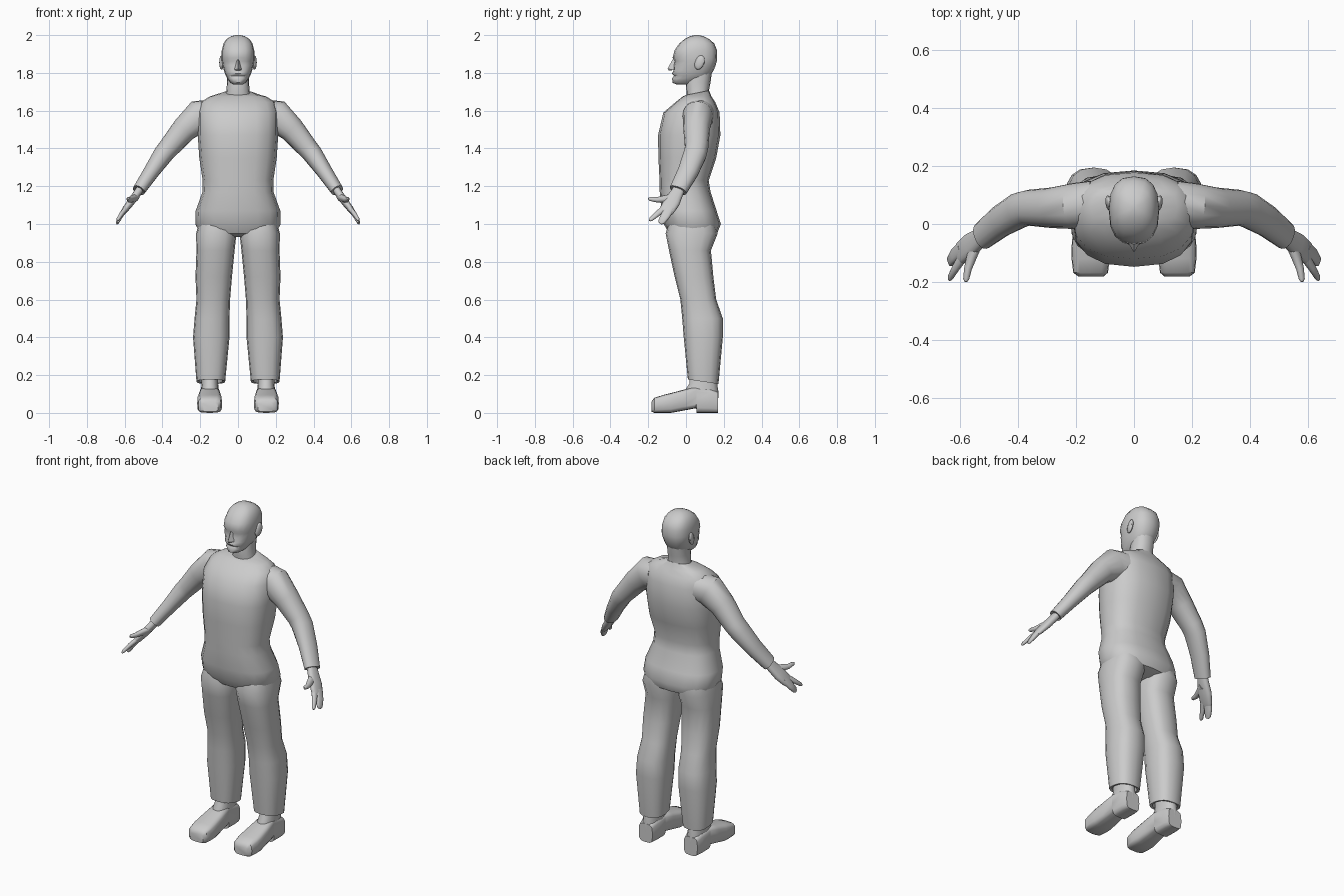
import bpy, bmesh, math
from mathutils import Vector

SIDES = 16


def finish(name, bm, mirror, angle=40):
    bmesh.ops.recalc_face_normals(bm, faces=bm.faces)
    me = bpy.data.meshes.new(name)
    bm.to_mesh(me)
    bm.free()
    ob = bpy.data.objects.new(name, me)
    bpy.context.collection.objects.link(ob)
    if mirror:
        mod = ob.modifiers.new("Mirror", 'MIRROR')
        mod.use_mirror_merge = False
    bpy.ops.object.select_all(action='DESELECT')
    ob.select_set(True)
    bpy.context.view_layer.objects.active = ob
    bpy.ops.object.shade_smooth_by_angle(angle=math.radians(angle))
    return ob


def oval(center, u, v, n):
    """Superellipse ring spanned by half-axis vectors u and v."""
    pts = []
    for i in range(SIDES):
        a = 2 * math.pi * i / SIDES
        c, s = math.cos(a), math.sin(a)
        c = math.copysign(abs(c) ** (2 / n), c)
        s = math.copysign(abs(s) ** (2 / n), s)
        pts.append(Vector(center) + u * c + v * s)
    return pts


def loft(name, rings, mirror=False, angle=40):
    bm = bmesh.new()
    loops = [[bm.verts.new(p) for p in r] for r in rings]
    for a, b in zip(loops, loops[1:]):
        for i in range(SIDES):
            j = (i + 1) % SIDES
            bm.faces.new((a[i], a[j], b[j], b[i]))
    bm.faces.new(loops[0])
    bm.faces.new(loops[-1])
    return finish(name, bm, mirror, angle)


def level(z, x0, x1, y0, y1, n=2.3, rise=0.0):
    """Horizontal ring; rise lifts the back and lowers the front."""
    return oval(((x0 + x1) / 2, (y0 + y1) / 2, z),
                Vector(((x1 - x0) / 2, 0, 0)), Vector((0, (y1 - y0) / 2, rise)), n)


def limb(name, stations, ref, n=2.2):
    """Tube along (centre, half thickness, half width); ref is the thickness direction."""
    cs = [Vector(s[0]) for s in stations]
    ref = Vector(ref)
    rings = []
    for i, (_, th, wd) in enumerate(stations):
        t = (cs[min(i + 1, len(cs) - 1)] - cs[max(i - 1, 0)]).normalized()
        u = (ref - t * t.dot(ref)).normalized()
        rings.append(oval(cs[i], u * th, t.cross(u) * wd, n))
    return loft(name, rings, True)


# Torso: z, front y, back y, half width
torso = [(1.695, .0, .122, .075), (1.675, -.018, .135, .15), (1.645, -.055, .155, .198),
         (1.59, -.12, .178, .213), (1.47, -.148, .182, .213), (1.35, -.146, .16, .205),
         (1.23, -.14, .12, .187), (1.17, -.139, .13, .188), (1.07, -.13, .162, .224),
         (1.0, -.118, .185, .226), (.95, -.09, .165, .2), (.93, -.03, .11, .08)]
loft("torso", [level(z, -w, w, a, b, 2.5, .012 if z > 1.69 else 0)
               for z, a, b, w in torso])

# Trouser legs: z, inner x, outer x, front y, back y
leg = [(1.03, .03, .2, -.08, .15), (.95, .008, .222, -.108, .168), (.86, .018, .22, -.09, .132),
       (.72, .032, .225, -.06, .145), (.6, .042, .22, -.03, .16), (.5, .045, .23, -.02, .195),
       (.4, .045, .238, -.012, .195)]
rings = [level(*s, 2.5) for s in leg]
rings += [level(.165, .068, .22, .01, .172, 2.5, -.012),
          level(.168, .082, .206, .022, .16, 2.5, -.012),
          level(.2, .09, .2, .03, .15, 2.5)]
loft("trouser_leg", rings, True)

# Shoes: y, inner x, outer x, bottom z, top z
shoe = [(-.182, .105, .192, .006, .06), (-.168, .09, .21, 0, .08), (-.12, .084, .216, 0, .095),
        (-.08, .085, .216, 0, .105), (-.015, .09, .21, .012, .122), (.054, .096, .203, .025, .14),
        (.056, .096, .203, 0, .14), (.13, .096, .203, 0, .13), (.17, .105, .195, 0, .11)]
loft("shoe", [oval(((a + b) / 2, y, (c + d) / 2), Vector(((b - a) / 2, 0, 0)),
                   Vector((0, 0, (d - c) / 2)), 4) for y, a, b, c, d in shoe], True)
loft("ankle", [level(.06, .098, .2, -.015, .17), level(.11, .1, .198, -.012, .172),
               level(.155, .105, .192, .018, .165), level(.25, .105, .192, .025, .16)], True)

# Sleeves
limb("sleeve", [((.14, .07, 1.575), .085, .08), ((.205, .062, 1.57), .088, .08),
                ((.285, .056, 1.5), .068, .07), ((.365, .056, 1.405), .056, .062),
                ((.395, .048, 1.37), .053, .062), ((.46, .01, 1.275), .042, .056),
                ((.525, -.042, 1.178), .034, .048), ((.523, -.04, 1.182), .024, .034)],
     (.7, 0, .7))

# Hands
normal = (.85, 0, .53)
limb("palm", [((.51, -.03, 1.2), .02, .03), ((.535, -.05, 1.16), .021, .035),
              ((.568, -.075, 1.115), .02, .043), ((.598, -.1, 1.075), .016, .04),
              ((.608, -.108, 1.06), .011, .034)], normal, 2.6)
limb("fingers", [((.595, -.085, 1.085), .014, .026), ((.62, -.108, 1.045), .013, .025),
                 ((.636, -.13, 1.012), .009, .019), ((.638, -.137, 1.003), .004, .01)], normal, 2.6)
limb("index_finger", [((.585, -.105, 1.09), .014, .02), ((.615, -.15, 1.055), .012, .015),
                      ((.635, -.185, 1.025), .009, .011), ((.638, -.194, 1.018), .004, .005)], normal)
limb("thumb", [((.54, -.06, 1.14), .017, .024), ((.56, -.11, 1.133), .016, .02),
               ((.574, -.155, 1.128), .013, .014), ((.58, -.19, 1.133), .01, .011),
               ((.581, -.2, 1.135), .004, .005)], normal)

# Neck
loft("neck", [level(1.65, -.072, .072, .005, .125), level(1.7, -.062, .062, .002, .12),
              level(1.75, -.058, .058, -.002, .13), level(1.83, -.06, .06, .02, .14)])

# Head: z, front y, back y, half width
head = [(1.738, -.05, .04, .025), (1.748, -.071, .07, .04), (1.77, -.074, .11, .056),
        (1.784, -.064, .125, .064), (1.796, -.074, .135, .069), (1.81, -.067, .145, .074),
        (1.84, -.066, .157, .082), (1.862, -.06, .163, .086), (1.88, -.071, .165, .087),
        (1.92, -.06, .164, .086), (1.955, -.036, .15, .077), (1.98, -.006, .122, .06),
        (1.994, .022, .092, .036), (2.0, .045, .07, .012)]
loft("head", [level(z, -w, w, a, b, 2.5) for z, a, b, w in head], angle=50)

# Nose
bm = bmesh.new()
for p in [(0, -.07, 1.872), (0, -.098, 1.822), (0, -.09, 1.812), (-.02, -.066, 1.815),
          (.02, -.066, 1.815), (-.01, -.045, 1.87), (.01, -.045, 1.87), (0, -.03, 1.82)]:
    bm.verts.new(p)
bmesh.ops.convex_hull(bm, input=bm.verts)
finish("nose", bm, False)

# Ears
bm = bmesh.new()
bmesh.ops.create_uvsphere(bm, u_segments=12, v_segments=8, radius=1)
for v in bm.verts:
    x, y, z = v.co
    v.co = (.087 + .012 * x + .004 * y, .072 + .026 * y + .008 * z, 1.855 + .038 * z)
finish("ear", bm, True)
